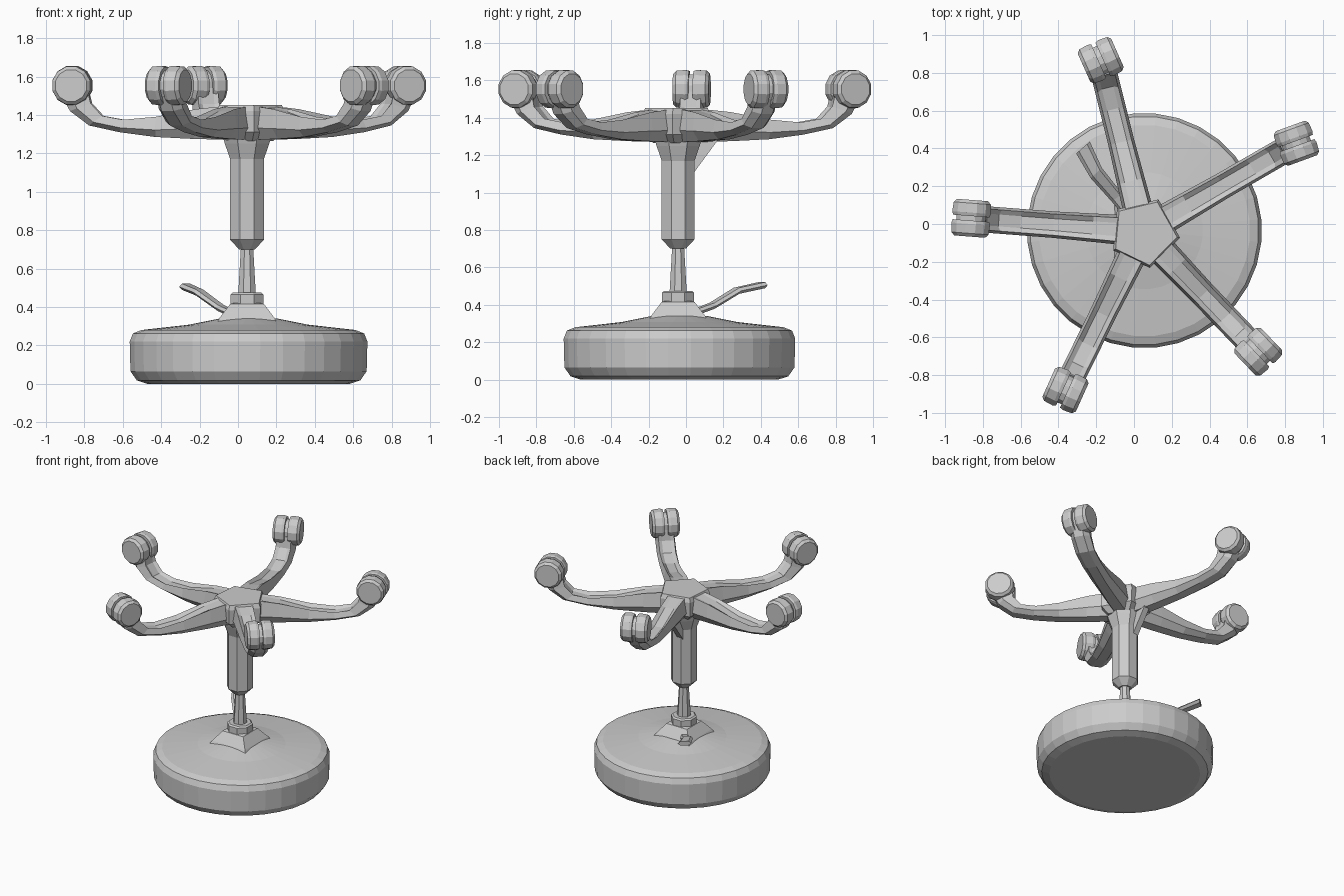
import bpy, bmesh, math
from mathutils import Vector, Matrix

if "Cube" in bpy.data.objects:
    bpy.data.objects.remove(bpy.data.objects["Cube"])

CX, CY = 0.055, -0.035      # axis of seat and column


def finish(bm, name):
    bmesh.ops.recalc_face_normals(bm, faces=bm.faces)
    me = bpy.data.meshes.new(name)
    bm.to_mesh(me)
    bm.free()
    ob = bpy.data.objects.new(name, me)
    bpy.context.collection.objects.link(ob)
    return ob


def loft(name, rings, matrix=Matrix()):
    """Skin a list of equal-length closed rings and cap both ends."""
    bm = bmesh.new()
    rows = [[bm.verts.new(matrix @ Vector(p)) for p in ring] for ring in rings]
    n = len(rows[0])
    for a, b in zip(rows, rows[1:]):
        for i in range(n):
            bm.faces.new((a[i], a[(i + 1) % n], b[(i + 1) % n], b[i]))
    bm.faces.new(rows[0])
    bm.faces.new(rows[-1])
    return finish(bm, name)


def lathe(name, profile, sides, matrix):
    rings = []
    for r, z in profile:
        rings.append([(r * math.cos(math.tau * (i + .5) / sides),
                       r * math.sin(math.tau * (i + .5) / sides), z) for i in range(sides)])
    return loft(name, rings, matrix)


axis = Matrix.Translation((CX, CY, 0))
post = Matrix.Translation((0.047, -0.042, 0))

# Upturned cushion with its gently domed underside
lathe("seat", [(.53, 0), (.585, .018), (.618, .065), (.622, .22), (.605, .262), (.56, .28),
               (.31, .308), (.15, .34)], 32, axis)

# Seat mechanism, collar and column
lathe("seat_mechanism", [(.22, .32), (.2, .345), (.125, .415), (.1, .42)], 4, post)
lathe("collar", [(.092, .38), (.092, .465), (.08, .475)], 8, post)
lathe("piston", [(.05, .46), (.034, .72)], 8, post)
lathe("column", [(.045, .7), (.095, .75), (.095, 1.17), (.125, 1.25), (.14, 1.3)], 8, post)

# Height lever: flat bar rising from the mechanism
path = [(-.03, .06, .365, .03), (-.09, .14, .395, .035), (-.2, .27, .475, .04), (-.27, .405, .505, .048)]
side = Vector((.75, .66, 0))
rings = []
for x, y, z, w in path:
    c = Vector((x, y, z))
    up = Vector((0, 0, .016))
    rings.append([c - side * w, c - side * w * .6 + up, c + side * w * .6 + up,
                  c + side * w, c + side * w * .6 - up, c - side * w * .6 - up])
loft("height_lever", rings)

# Arm stations: bottom r, bottom z, top r, top z, half width, groove depth
STATIONS = [(.08, 1.27, .08, 1.45, .08, 0), (.28, 1.275, .27, 1.43, .075, .012),
            (.48, 1.285, .48, 1.39, .07, .025), (.67, 1.31, .65, 1.375, .07, .02),
            (.83, 1.345, .76, 1.395, .07, .015), (.93, 1.42, .82, 1.46, .07, .01),
            (.98, 1.51, .84, 1.54, .065, 0)]
# Arm angle, caster distance and caster twist in degrees
ARMS = [(104, .935, 10), (30, .935, -10), (-46.3, .88, 0), (243.8, .935, 2), (175.6, .915, 0)]

for k, (ang, reach, twist) in enumerate(ARMS, 1):
    s = reach / .92
    base = Matrix.Translation((.05, -.04, 0)) @ Matrix.Rotation(math.radians(ang), 4, 'Z')
    rings = []
    for br, bz, tr, tz, w, g in STATIONS:
        b, t = Vector((br * s, 0, bz)), Vector((tr * s, 0, tz))
        down = (b - t).normalized()
        half = [(b, .5), (b.lerp(t, .35), 1), (t, .8), (t + down * g, .45)]
        rings.append([p + Vector((0, f * w, 0)) for p, f in half] +
                     [p - Vector((0, f * w, 0)) for p, f in reversed(half)])
    loft(f"leg_{k}", rings, base)

    # Twin-wheel caster, axle across the leg
    hub = (base @ Matrix.Translation((reach, 0, 1.553)) @
           Matrix.Rotation(math.radians(twist), 4, 'Z') @ Matrix.Rotation(math.pi / 2, 4, 'X'))
    for sgn, tag in ((1, "a"), (-1, "b")):
        lathe(f"caster_wheel_{k}{tag}", [(.1, sgn * .012), (.106, sgn * .03), (.102, sgn * .08),
                                         (.085, sgn * .097)], 12, hub)
    lathe(f"caster_core_{k}", [(.08, -.02), (.08, .02)], 12, hub)

# Five-sided hub joining the legs, with corners in the gaps between legs
angs = sorted(math.radians(a % 360) for a, _, _ in ARMS)
mids = [(a + b) / 2 for a, b in zip(angs, angs[1:] + [angs[0] + math.tau])]
loft("leg_hub", [[(.055 + r * math.cos(a), -.045 + r * math.sin(a), z) for a in mids]
                 for r, z in ((.13, 1.265), (.185, 1.31), (.19, 1.42), (.175, 1.452))])

# Gusset fin under the rear of the hub
loft("gusset", [[(x, .03, 1.09), (x, .17, 1.28), (x, .0, 1.28), (x, .0, 1.12)] for x in (.0, .045)])
